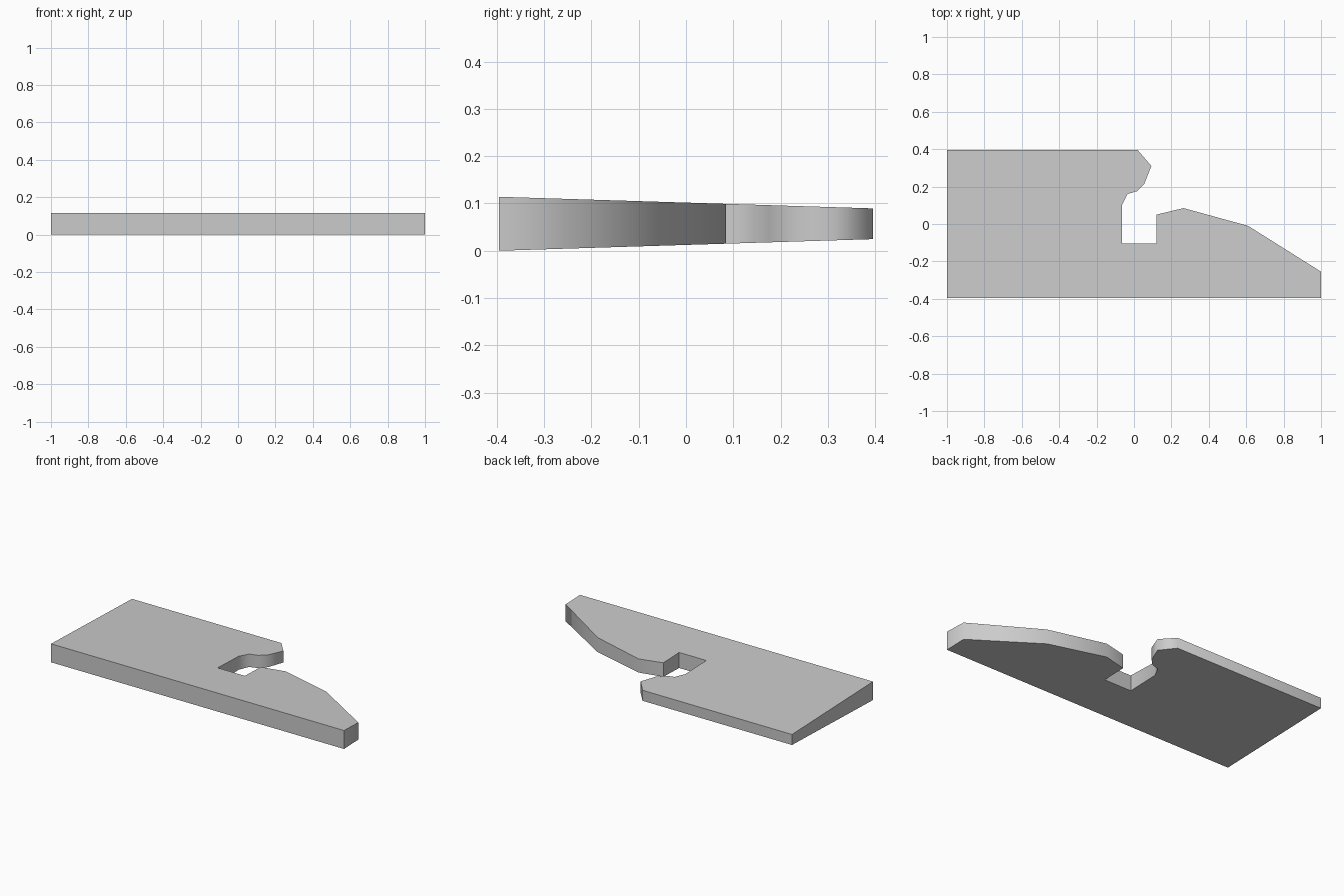
import bpy
import bmesh
import math

cube = bpy.data.objects.get("Cube")
if cube:
    bpy.data.objects.remove(cube)

# Plain grey material
grey = bpy.data.materials.new("light grey")
grey.use_nodes = True
colour = (0.6, 0.6, 0.6, 1)
grey.diffuse_color = colour
grey.node_tree.nodes["Principled BSDF"].inputs["Base Color"].default_value = colour

# Plan outline: straight front edge, sloping nose, square notch, hooked mouth
outline = [
    (-1, -.395), (1, -.395), (1, -.255), (.61, -.01), (.265, .085),
    (.12, .05), (.12, -.105), (-.065, -.105), (-.065, .1), (-.035, .16),
    (.015, .175), (.055, .215), (.093, .31), (.02, .395), (-1, .395),
]
MID, FRONT_HALF, BACK_HALF, DEPTH = .057, .057, .0325, .395


def half_thickness(y):
    """The plate tapers evenly from the front edge to the back edge."""
    t = (y + DEPTH) / (2 * DEPTH)
    return FRONT_HALF + (BACK_HALF - FRONT_HALF) * t


# Tapered plate: extrude the outline, then slope both faces
bm = bmesh.new()
base = bm.faces.new([bm.verts.new((x, y, -1)) for x, y in outline])
extruded = bmesh.ops.extrude_face_region(bm, geom=[base], use_keep_orig=True)
for item in extruded["geom"]:
    if isinstance(item, bmesh.types.BMVert):
        item.co.z = 1
for v in bm.verts:
    v.co.z = MID + v.co.z * half_thickness(v.co.y)
bmesh.ops.recalc_face_normals(bm, faces=bm.faces)

mesh = bpy.data.meshes.new("tapered_plate")
bm.to_mesh(mesh)
bm.free()
mesh.materials.append(grey)
plate = bpy.data.objects.new("tapered_plate", mesh)
bpy.context.collection.objects.link(plate)

# Soft shading around the outline, crisp rims
bpy.ops.object.select_all(action="DESELECT")
plate.select_set(True)
bpy.context.view_layer.objects.active = plate
bpy.ops.object.shade_smooth_by_angle(angle=math.radians(70))
